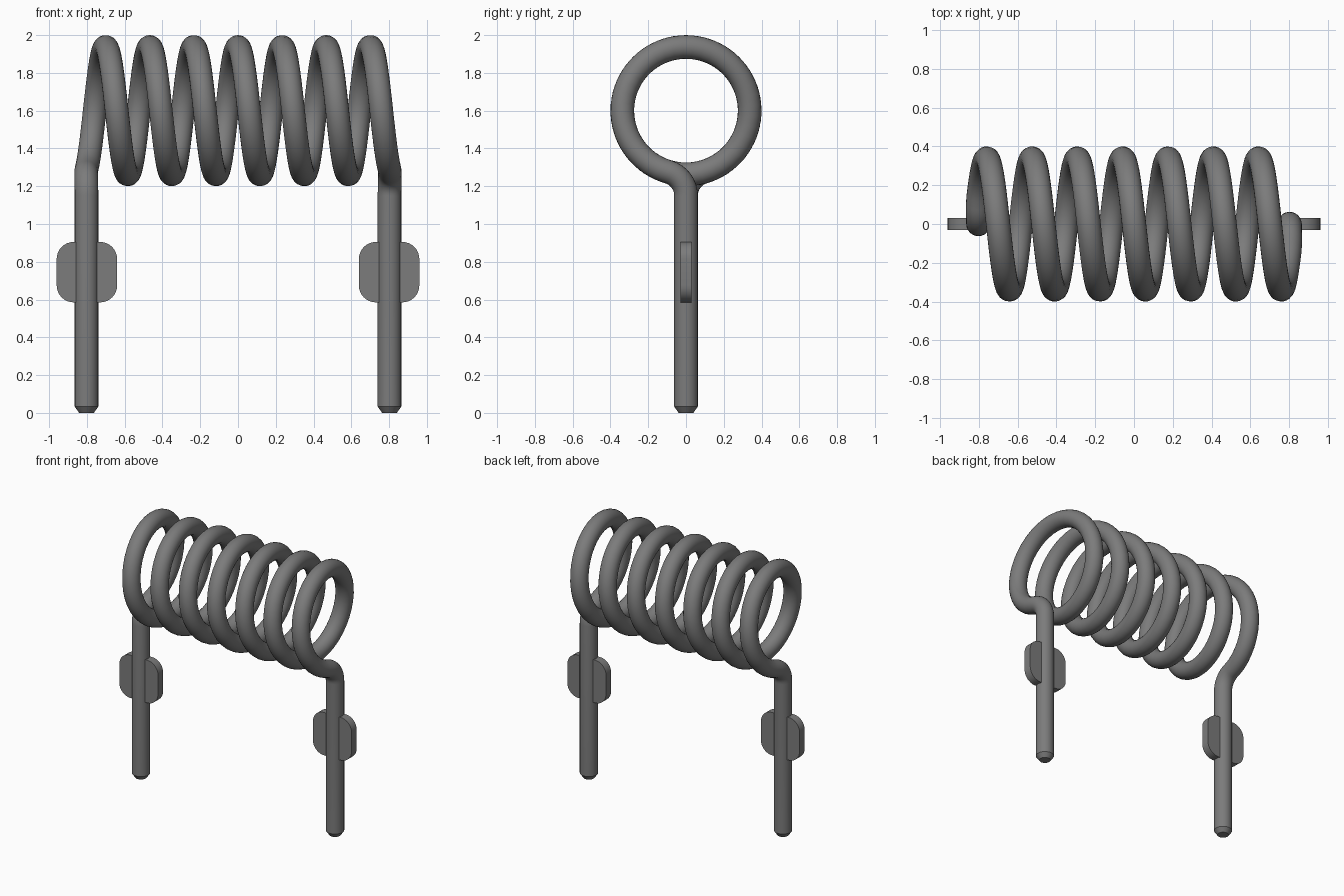
import bpy
import bmesh
from math import sin, cos, pi, asin, tau

if "Cube" in bpy.data.objects:
    bpy.data.objects.remove(bpy.data.objects["Cube"])

R, WIRE = 0.3375, 0.0625      # coil centreline radius, wire radius
AXIS_Z, PITCH, TURNS = 1.6, 0.2335, 7
LEG_X, BEND = 0.802, 0.13     # leg position, bend radius into the coil

steel = bpy.data.materials.new("dark_grey_steel")
steel.diffuse_color = (0.2, 0.2, 0.2, 1)
steel.use_nodes = True
steel.node_tree.nodes["Principled BSDF"].inputs["Base Color"].default_value = steel.diffuse_color


def finish(obj):
    obj.data.materials.append(steel)
    bpy.ops.object.select_all(action='DESELECT')
    obj.select_set(True)
    bpy.context.view_layer.objects.active = obj


# Wire path: left leg with chamfered tip, bend, helix, then the leg turned half round
a = asin(BEND / (R + BEND))
bend_z = AXIS_Z - (R + BEND) * cos(a)
leg = [(-LEG_X, 0, 0, 0.62), (-LEG_X, 0, 0.033, 1)]
for i in range(9):
    t = (pi / 2 - a) * i / 8
    leg.append((-LEG_X - 0.002 * i / 8, BEND * (1 - cos(t)), bend_z + BEND * sin(t), 1))

coil = []
steps = TURNS * 40
for i in range(1, steps):
    ang = a + (TURNS * tau - 2 * a) * i / steps
    x = PITCH * (ang / tau - TURNS / 2)
    coil.append((x, R * sin(ang), AXIS_Z - R * cos(ang), 1))

path = leg + coil + [(-x, -y, z, r) for x, y, z, r in reversed(leg)]

# Sweep the round wire along the path
curve = bpy.data.curves.new("coil_wire", 'CURVE')
curve.dimensions = '3D'
curve.bevel_depth = WIRE
curve.bevel_resolution = 10
curve.use_fill_caps = True
spline = curve.splines.new('POLY')
spline.points.add(len(path) - 1)
for p, (x, y, z, r) in zip(spline.points, path):
    p.co = (x, y, z, 1)
    p.radius = r
wire = bpy.data.objects.new("coil_wire", curve)
bpy.context.collection.objects.link(wire)
finish(wire)
bpy.ops.object.convert(target='MESH')
bpy.ops.object.shade_smooth_by_angle()


# Rounded square stop plate on each leg
def stop_plate(name, cx, cz=0.745, half=0.16, corner=0.09, thick=0.06):
    bm = bmesh.new()
    verts = []
    for k, (sx, sz) in enumerate([(1, 1), (-1, 1), (-1, -1), (1, -1)]):
        for i in range(9):
            t = pi / 2 * (k + i / 8)
            verts.append(bm.verts.new((cx + sx * (half - corner) + corner * cos(t), -thick / 2,
                                       cz + sz * (half - corner) + corner * sin(t))))
    face = bm.faces.new(verts)
    ext = bmesh.ops.extrude_face_region(bm, geom=[face])
    bmesh.ops.translate(bm, vec=(0, thick, 0),
                        verts=[v for v in ext["geom"] if isinstance(v, bmesh.types.BMVert)])
    bmesh.ops.recalc_face_normals(bm, faces=bm.faces)
    mesh = bpy.data.meshes.new(name)
    bm.to_mesh(mesh)
    bm.free()
    obj = bpy.data.objects.new(name, mesh)
    bpy.context.collection.objects.link(obj)
    finish(obj)
    bpy.ops.object.shade_smooth_by_angle()


stop_plate("left_stop_plate", -0.8)
stop_plate("right_stop_plate", 0.8)
